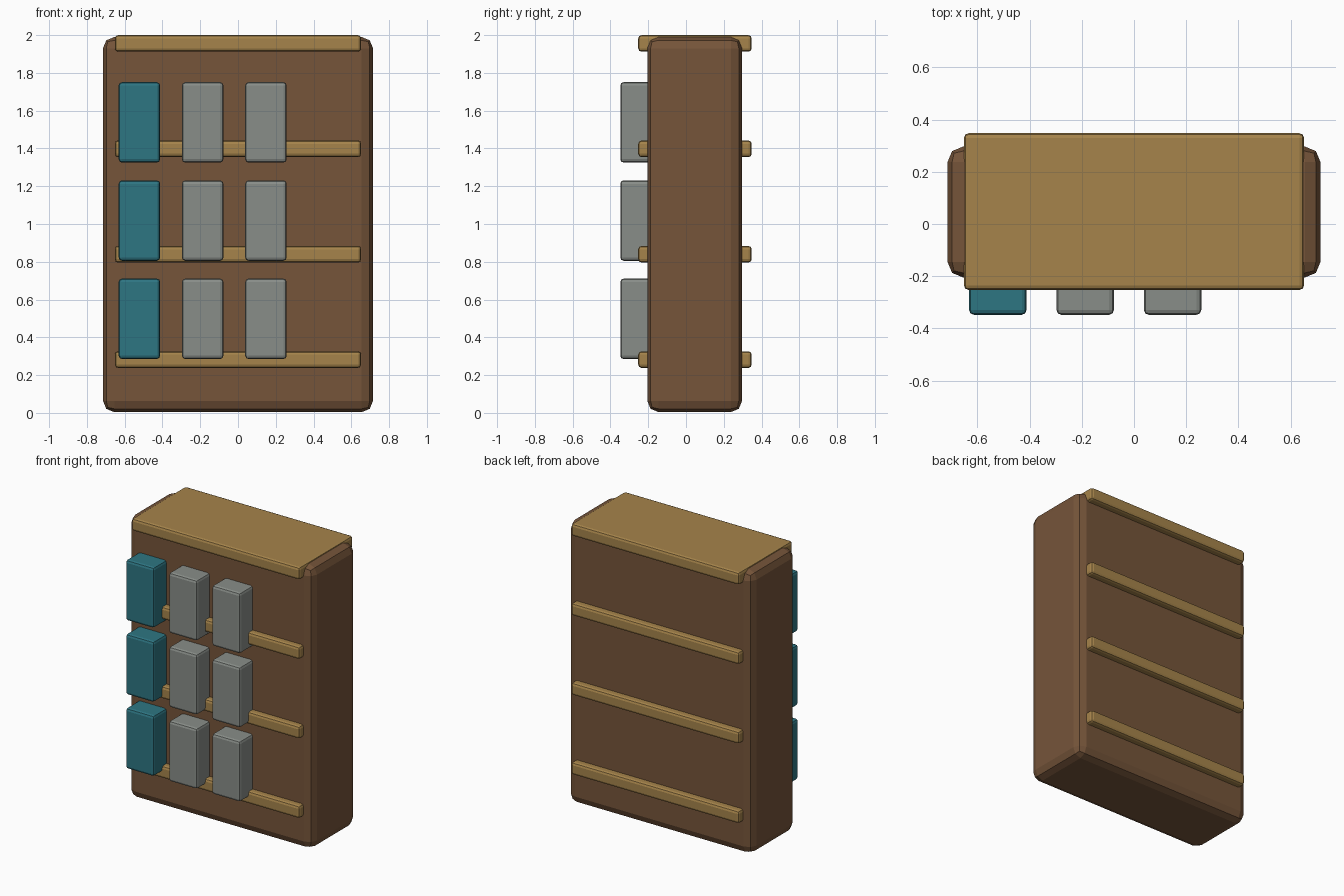
import bpy

if "Cube" in bpy.data.objects:
    bpy.data.objects.remove(bpy.data.objects["Cube"])


def material(name, rgb):
    m = bpy.data.materials.new(name)
    m.diffuse_color = (*rgb, 1)
    m.use_nodes = True
    m.node_tree.nodes["Principled BSDF"].inputs["Base Color"].default_value = m.diffuse_color
    return m


wood_dark = material("dark_wood", (0.18, 0.09, 0.042))
wood_light = material("light_wood", (0.38, 0.23, 0.07))
teal = material("teal", (0.027, 0.18, 0.225))
grey = material("grey", (0.25, 0.27, 0.25))


def block(name, lo, hi, bevel, mat):
    """Box between two corners with a two-segment bevel on every edge."""
    bpy.ops.mesh.primitive_cube_add(
        size=1, location=[(a + b) / 2 for a, b in zip(lo, hi)])
    ob = bpy.context.object
    ob.name = name
    ob.scale = [b - a for a, b in zip(lo, hi)]
    bpy.ops.object.transform_apply(location=False, rotation=False, scale=True)
    mod = ob.modifiers.new("bevel", 'BEVEL')
    mod.width = bevel
    mod.segments = 2
    ob.data.materials.append(mat)
    return ob


# Solid cabinet body
block("cabinet_body", (-0.715, -0.205, 0.004), (0.715, 0.297, 1.99), 0.06, wood_dark)

# Four shelves running through the body, the highest forming the top
for i in range(4):
    top = 2.0 - 0.558 * i
    block(f"shelf_{i + 1}", (-0.652, -0.253, top - 0.088), (0.652, 0.348, top),
          0.018, wood_light)

# Three rows of boxes on the front, the first in each row teal
for row in range(3):
    for col in range(3):
        x = -0.522 + 0.335 * col
        z = 0.285 + 0.52 * row
        block(f"box_{row + 1}_{col + 1}", (x - 0.11, -0.348, z),
              (x + 0.11, -0.03, z + 0.426), 0.018, grey if col else teal)
